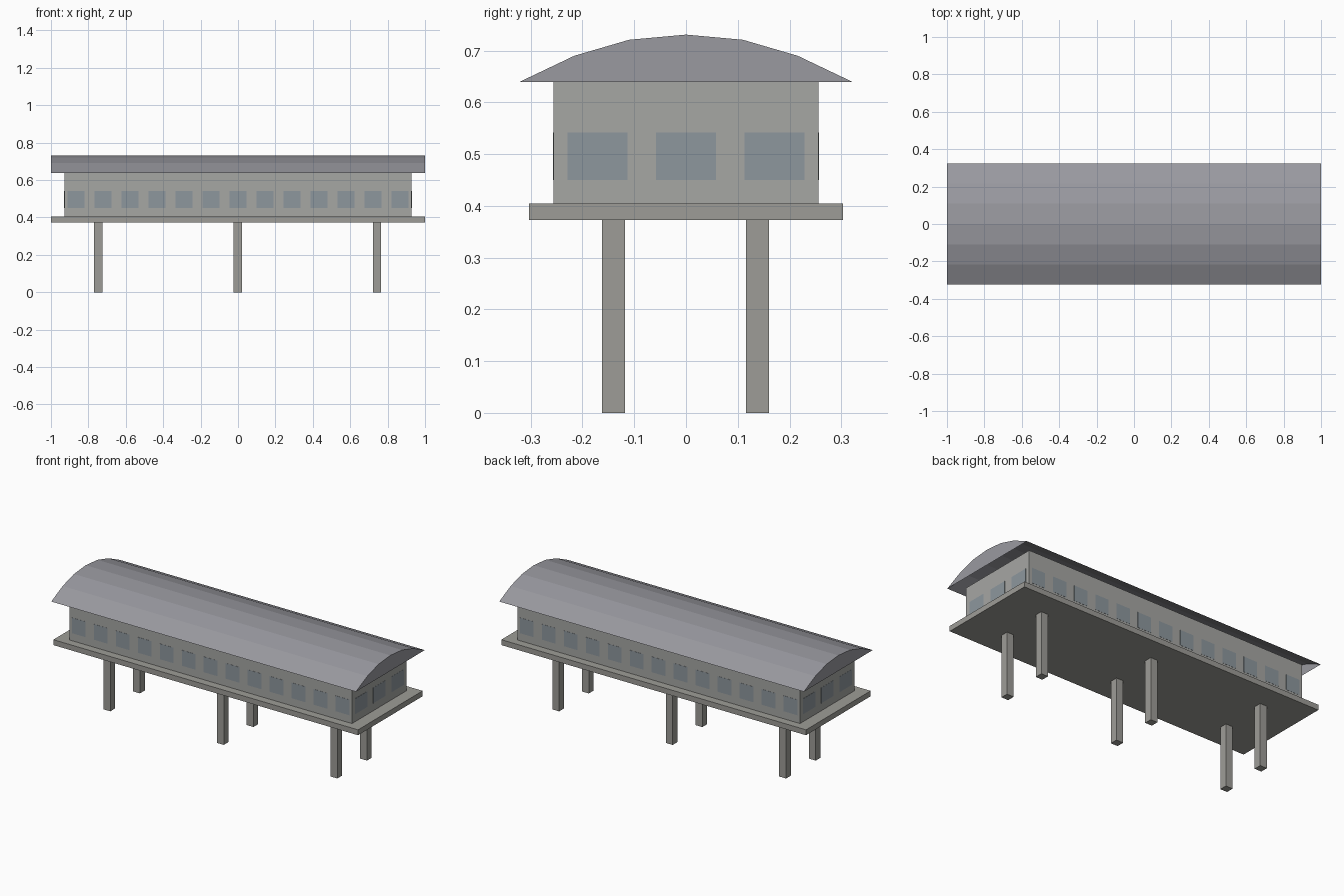
import bpy, bmesh
from mathutils import Matrix

if "Cube" in bpy.data.objects:
    bpy.data.objects.remove(bpy.data.objects["Cube"])


def material(name, color):
    m = bpy.data.materials.new(name)
    m.diffuse_color = (*color, 1)
    m.use_nodes = True
    m.node_tree.nodes["Principled BSDF"].inputs["Base Color"].default_value = m.diffuse_color
    return m


def finish(name, bm, mat):
    mesh = bpy.data.meshes.new(name)
    bm.to_mesh(mesh)
    bm.free()
    mesh.materials.append(mat)
    obj = bpy.data.objects.new(name, mesh)
    bpy.context.collection.objects.link(obj)
    return obj


def boxes(name, centers, size, mat):
    """One object holding an equal box at every centre."""
    bm = bmesh.new()
    for c in centers:
        m = Matrix.Translation(c) @ Matrix.Diagonal((*size, 1))
        bmesh.ops.create_cube(bm, size=1, matrix=m)
    return finish(name, bm, mat)


concrete = material("concrete", (0.34, 0.335, 0.31))
wall_mat = material("wall", (0.38, 0.385, 0.37))
glass = material("window_glass", (0.27, 0.31, 0.34))
metal = material("roof_metal", (0.32, 0.32, 0.35))

# Six square stilts
boxes("stilts", [(x, y, 0.187) for x in (-0.747, -0.002, 0.743)
                 for y in (-0.14, 0.138)], (0.045, 0.045, 0.374), concrete)

# Floor slab and cabin
boxes("floor_slab", [(0, 0, 0.389)], (2.0, 0.606, 0.032), concrete)
boxes("cabin_walls", [(0, 0, 0.5225)], (1.856, 0.512, 0.235), wall_mat)

# Flush window strips on the long sides and the ends
boxes("side_windows", [((i - 6) * 0.1443, s * 0.256, 0.496) for i in range(13)
                       for s in (-1, 1)], (0.09, 0.002, 0.092), glass)
boxes("end_windows", [(s * 0.928, (i - 1) * 0.171, 0.496) for i in range(3)
                      for s in (-1, 1)], (0.002, 0.116, 0.092), glass)

# Faceted barrel roof: shell with closed gable ends, open underneath
half = [(0.323, 0.639), (0.216, 0.69), (0.11, 0.721)]
profile = [(-y, z) for y, z in half] + [(0, 0.731)] + half[::-1]
bm = bmesh.new()
left = [bm.verts.new((-1, y, z)) for y, z in profile]
right = [bm.verts.new((1, y, z)) for y, z in profile]
for i in range(len(profile) - 1):
    bm.faces.new((left[i], right[i], right[i + 1], left[i + 1]))
bm.faces.new(left)
bm.faces.new(right[::-1])
finish("barrel_roof", bm, metal)
